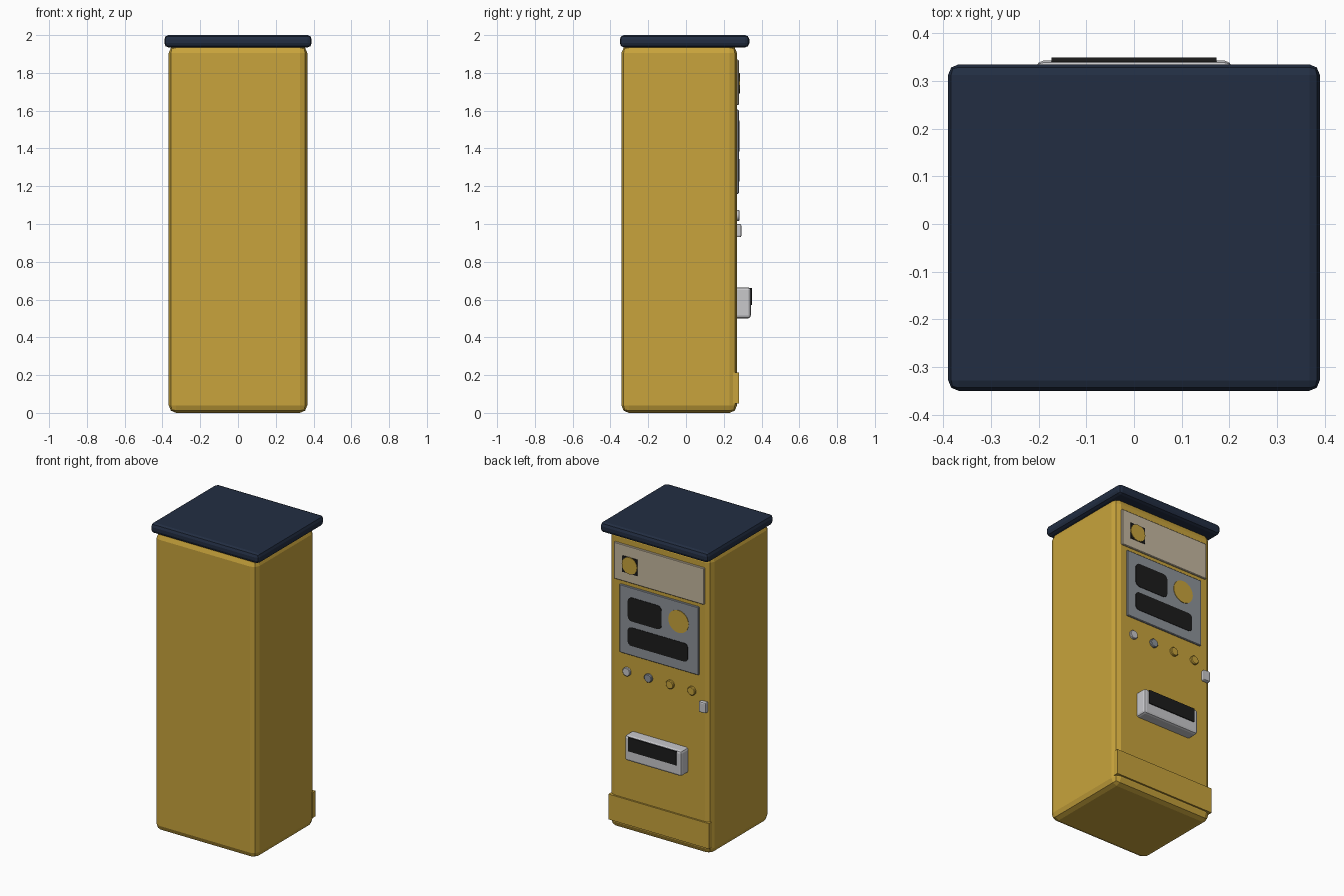
import bpy
from math import pi

cube = bpy.data.objects.get("Cube")
if cube:
    bpy.data.objects.remove(cube)


def material(name, r, g, b):
    m = bpy.data.materials.new(name)
    m.use_nodes = True
    m.diffuse_color = (r, g, b, 1)
    m.node_tree.nodes["Principled BSDF"].inputs["Base Color"].default_value = (r, g, b, 1)
    return m


yellow = material("mustard_yellow", 0.58, 0.37, 0.045)
navy = material("navy", 0.016, 0.027, 0.055)
beige = material("warm_beige", 0.56, 0.48, 0.35)
grey = material("panel_grey", 0.27, 0.29, 0.32)
silver = material("light_silver", 0.58, 0.58, 0.60)
black = material("soft_black", 0.012, 0.012, 0.012)


def finish(obj, name, mat, bevel=0, segments=2):
    obj.name = name
    obj.data.materials.append(mat)
    if bevel:
        mod = obj.modifiers.new("Bevel", "BEVEL")
        mod.width, mod.segments = bevel, segments
        mod.limit_method = "ANGLE"
    return obj


def box(name, x, y, z, mat, bevel=0, segments=2):
    """Box from (low, high) pairs along each axis."""
    bpy.ops.mesh.primitive_cube_add(size=1)
    obj = bpy.context.object
    for v in obj.data.vertices:
        v.co = [(lo + hi) / 2 + c * (hi - lo) for c, (lo, hi) in zip(v.co, (x, y, z))]
    return finish(obj, name, mat, bevel, segments)


def disc(name, x, z, y, radius, mat, sides=32, bevel=0):
    """Short cylinder lying along y between the pair y."""
    bpy.ops.mesh.primitive_cylinder_add(vertices=sides, radius=radius, depth=y[1] - y[0],
                                        location=(x, sum(y) / 2, z), rotation=(pi / 2, 0, 0))
    obj = finish(bpy.context.object, name, mat, bevel, 1)
    bpy.ops.object.shade_smooth_by_angle()
    return obj


def rounded_plate(name, x, z, y, radius, mat):
    """Thin plate whose four corners are rounded in the xz plane."""
    obj = box(name, x, y, z, mat)
    weights = obj.data.attributes.new("bevel_weight_edge", "FLOAT", "EDGE")
    for e in obj.data.edges:
        a, b = (obj.data.vertices[i].co for i in e.vertices)
        weights.data[e.index].value = float(abs(a.y - b.y) > 0.001)
    mod = obj.modifiers.new("Corners", "BEVEL")
    mod.width, mod.segments, mod.limit_method = radius, 4, "WEIGHT"
    return obj


# Cabinet and overhanging lid
box("cabinet", (-0.367, 0.367), (-0.342, 0.27), (0, 1.945), yellow, 0.04)
box("lid", (-0.39, 0.39), (-0.35, 0.335), (1.935, 2), navy, 0.022)

# Header sign with its round badge on a dark square
box("header_panel", (-0.325, 0.325), (0.26, 0.28), (1.63, 1.87), beige, 0.004, 1)
box("badge_backing", (0.155, 0.261), (0.275, 0.284), (1.692, 1.798), black)
disc("badge", 0.208, 1.745, (0.28, 0.287), 0.055, yellow, 16)

# Control panel with displays and a round reader
box("control_panel", (-0.285, 0.285), (0.26, 0.28), (1.16, 1.605), grey, 0.004, 1)
rounded_plate("upper_display", (-0.02, 0.223), (1.385, 1.54), (0.275, 0.283), 0.03, black)
rounded_plate("lower_display", (-0.21, 0.223), (1.225, 1.345), (0.275, 0.283), 0.025, black)
disc("reader", -0.143, 1.475, (0.275, 0.283), 0.073, yellow)

# Row of push buttons
for i, mat in enumerate((silver, grey, yellow, yellow)):
    disc(f"button_{i + 1}", 0.234 - 0.156 * i, 1.045, (0.26, 0.284), 0.028, mat, 24, 0.004)

# Latch at the door edge
box("latch", (-0.345, -0.295), (0.26, 0.293), (0.93, 1.0), silver, 0.008)

# Dispensing tray with its dark opening
box("tray", (-0.205, 0.205), (0.25, 0.343), (0.5, 0.665), silver, 0.015)
box("tray_opening", (-0.173, 0.173), (0.34, 0.349), (0.57, 0.66), black)

# Kick plate at the foot
box("kick_plate", (-0.363, 0.363), (0.25, 0.281), (0.05, 0.215), yellow)
